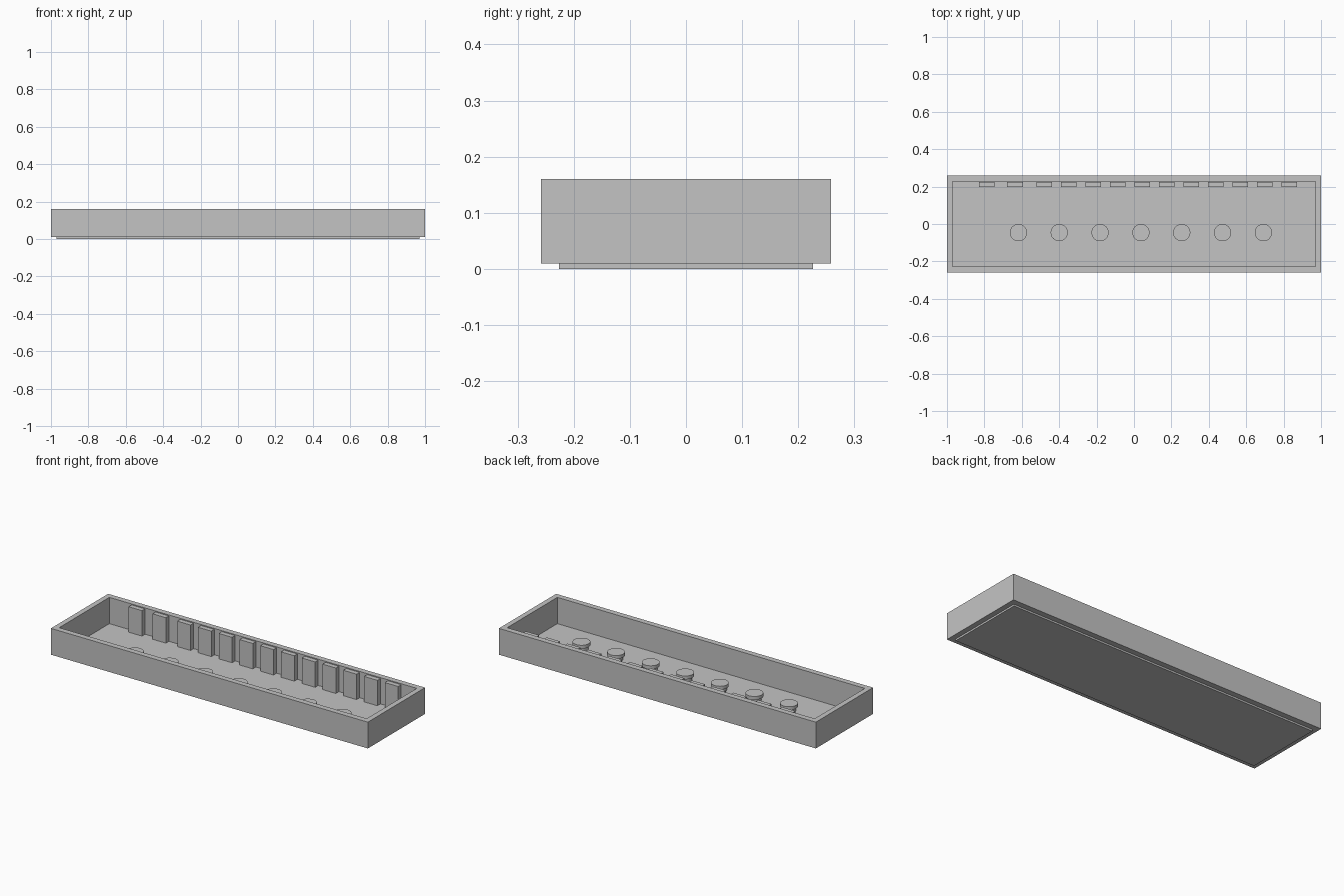
import bpy, bmesh, math
from mathutils import Matrix

if "Cube" in bpy.data.objects:
    bpy.data.objects.remove(bpy.data.objects["Cube"])

grey = bpy.data.materials.new("plain grey")
grey.diffuse_color = (0.55, 0.55, 0.55, 1)
grey.use_nodes = True
grey.node_tree.nodes["Principled BSDF"].inputs["Base Color"].default_value = grey.diffuse_color


def finish(name, bm):
    bmesh.ops.recalc_face_normals(bm, faces=bm.faces)
    me = bpy.data.meshes.new(name)
    bm.to_mesh(me)
    bm.free()
    me.materials.append(grey)
    ob = bpy.data.objects.new(name, me)
    bpy.context.collection.objects.link(ob)
    return ob


def box(name, x0, x1, y0, y1, z0, z1):
    bm = bmesh.new()
    mat = Matrix.Translation(((x0 + x1) / 2, (y0 + y1) / 2, (z0 + z1) / 2))
    mat = mat @ Matrix.Diagonal((x1 - x0, y1 - y0, z1 - z0, 1))
    bmesh.ops.create_cube(bm, size=1, matrix=mat)
    return finish(name, bm)


def lathe(name, x, y, profile, sides=32):
    # closed turned solid from (radius, height) pairs
    bm = bmesh.new()
    rings = [[bm.verts.new((x + r * math.cos(2 * math.pi * i / sides),
                            y + r * math.sin(2 * math.pi * i / sides), z))
              for i in range(sides)] for r, z in profile]
    for a, b in zip(rings, rings[1:]):
        for i in range(sides):
            j = (i + 1) % sides
            bm.faces.new((a[i], a[j], b[j], b[i]))
    bm.faces.new(rings[0])
    bm.faces.new(rings[-1])
    ob = finish(name, bm)
    bpy.context.view_layer.objects.active = ob
    ob.select_set(True)
    bpy.ops.object.shade_smooth_by_angle(angle=math.radians(35))
    ob.select_set(False)


# Tray floor
IX, IY = 0.97, 0.226
box("floor_plate", -IX, IX, -IY, IY, 0, 0.01)

# Rectangular wall frame, one closed ring
bm = bmesh.new()
loops = []
for hx, hy, z in ((1, 0.258, 0.01), (1, 0.258, 0.16), (IX, IY, 0.16), (IX, IY, 0.01)):
    loops.append([bm.verts.new((sx * hx, sy * hy, z))
                  for sx, sy in ((-1, -1), (1, -1), (1, 1), (-1, 1))])
for k in range(4):
    a, b = loops[k], loops[(k + 1) % 4]
    for i in range(4):
        j = (i + 1) % 4
        bm.faces.new((a[i], a[j], b[j], b[i]))
finish("wall_frame", bm)

# Row of upright blocks along the back wall
centres = [-0.787, -0.636] + [-0.48 + 0.131 * i for i in range(11)]
for i, x in enumerate(centres):
    box(f"back_block_{i + 1}", x - 0.042, x + 0.042, 0.198, 0.225, 0, 0.155)

# Row of round stools: narrow stem under a wider cap
for i in range(7):
    lathe(f"stool_{i + 1}", -0.618 + 0.2183 * i, -0.046,
          [(0.036, 0.01), (0.036, 0.032), (0.046, 0.032), (0.046, 0.051)])
